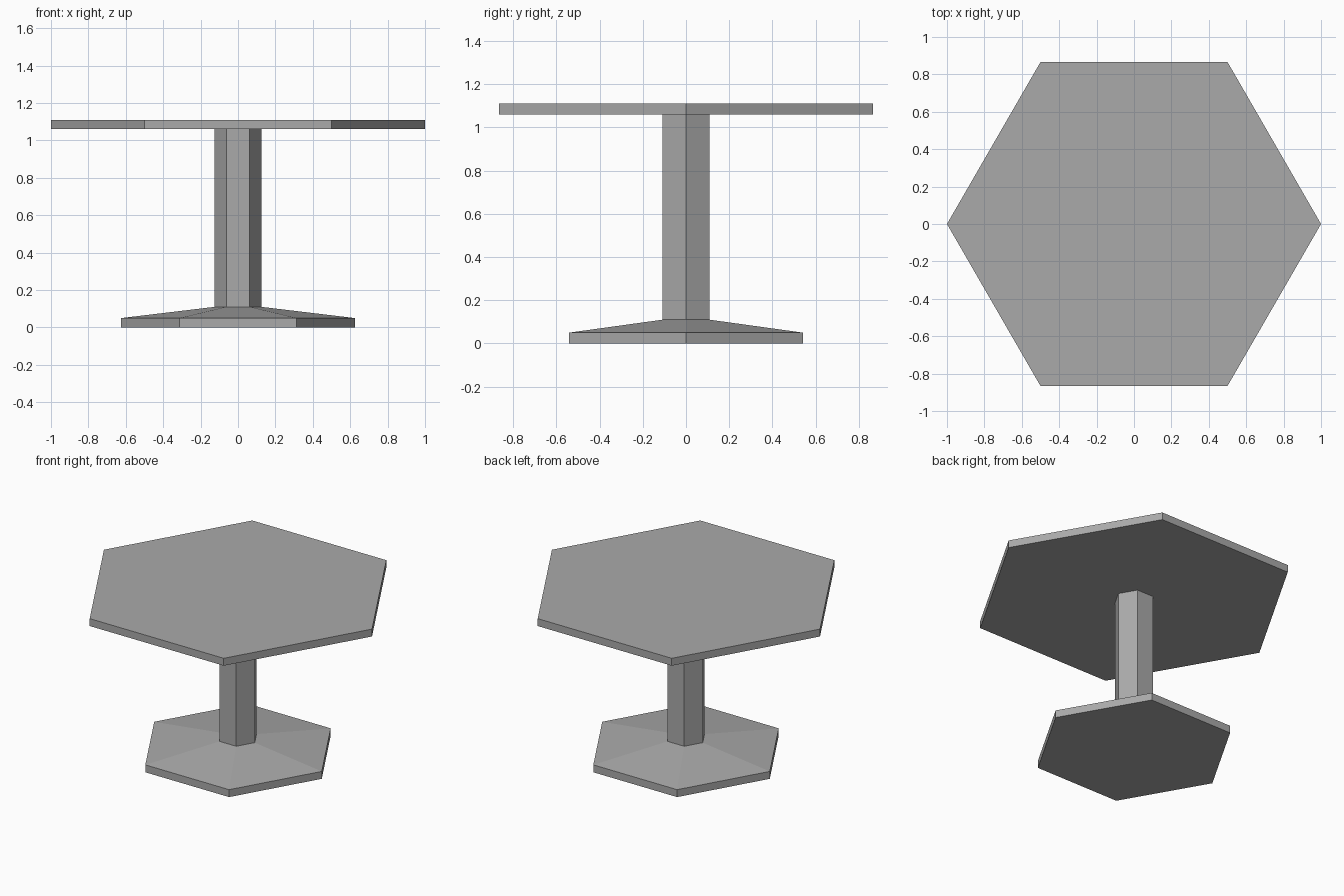
import bpy, bmesh
from math import cos, sin, pi

cube = bpy.data.objects.get("Cube")
if cube:
    bpy.data.objects.remove(cube, do_unlink=True)

SIDES = 6

# Single grey finish
grey = bpy.data.materials.new("plain_grey")
colour = (0.4, 0.4, 0.4, 1)
grey.diffuse_color = colour
grey.use_nodes = True
grey.node_tree.nodes["Principled BSDF"].inputs["Base Color"].default_value = colour


def hex_part(name, profile):
    """Closed six-sided solid from (radius, height) rings, bottom to top."""
    bm = bmesh.new()
    rings = [[bm.verts.new((r * cos(2 * pi * i / SIDES), r * sin(2 * pi * i / SIDES), z))
              for i in range(SIDES)] for r, z in profile]
    for low, high in zip(rings, rings[1:]):
        for i in range(SIDES):
            j = (i + 1) % SIDES
            bm.faces.new((low[i], low[j], high[j], high[i]))
    bm.faces.new(rings[0][::-1])
    bm.faces.new(rings[-1])
    mesh = bpy.data.meshes.new(name)
    bm.to_mesh(mesh)
    bm.free()
    mesh.materials.append(grey)
    obj = bpy.data.objects.new(name, mesh)
    bpy.context.collection.objects.link(obj)
    return obj


# Foot with a sloped upper side, column, and flat top
hex_part("base", [(0.625, 0), (0.625, 0.05), (0.125, 0.11)])
hex_part("column", [(0.125, 0.11), (0.125, 1.06)])
hex_part("table_top", [(1, 1.06), (1, 1.11)])
